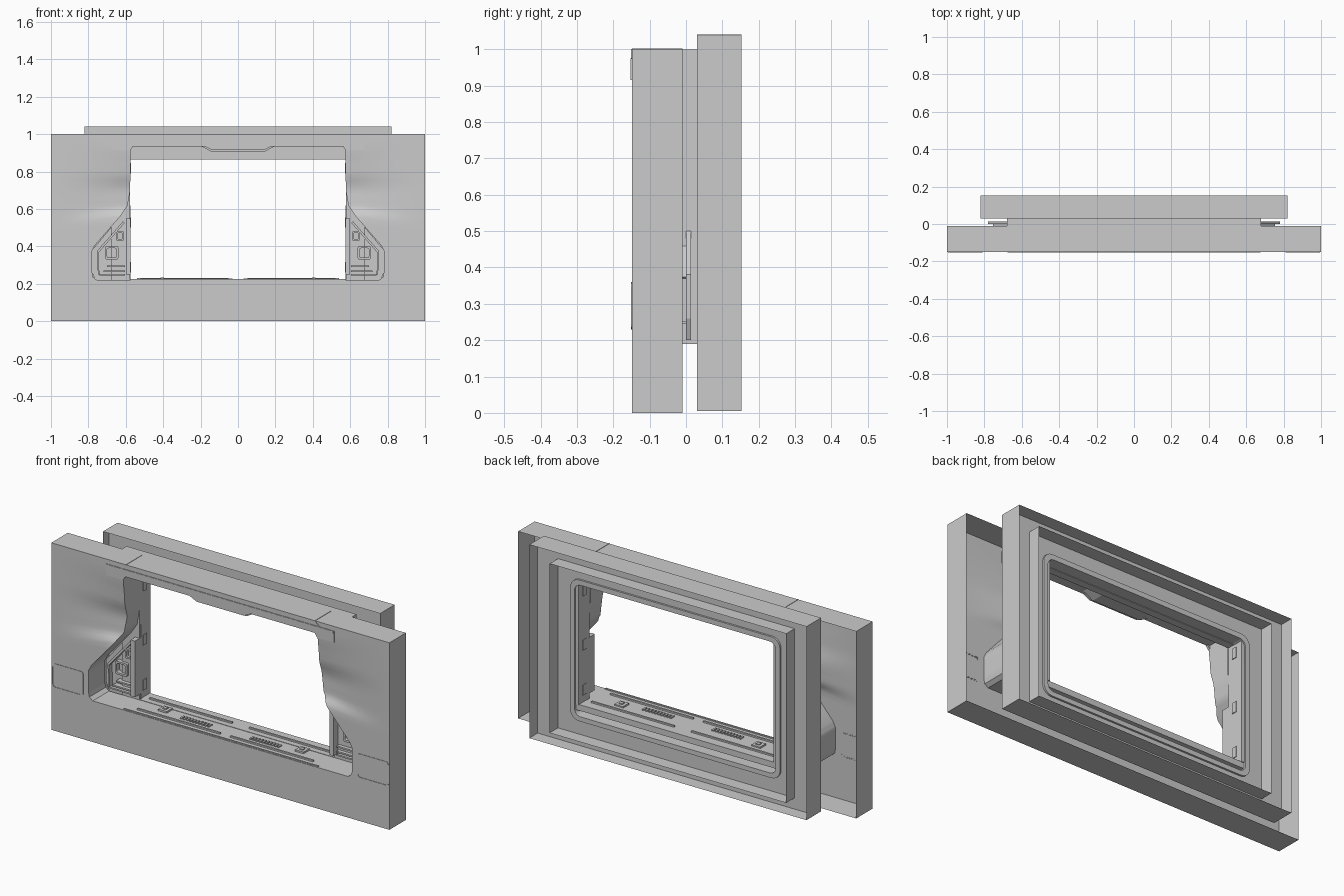
import bpy, bmesh, math

if "Cube" in bpy.data.objects:
    bpy.data.objects.remove(bpy.data.objects["Cube"])


def finish(name, bm, smooth=False):
    bmesh.ops.recalc_face_normals(bm, faces=bm.faces)
    me = bpy.data.meshes.new(name)
    bm.to_mesh(me)
    bm.free()
    ob = bpy.data.objects.new(name, me)
    bpy.context.collection.objects.link(ob)
    if smooth:
        bpy.ops.object.select_all(action='DESELECT')
        ob.select_set(True)
        bpy.context.view_layer.objects.active = ob
        bpy.ops.object.shade_smooth_by_angle(angle=math.radians(30))
    return ob


def loft(name, loops, smooth=False):
    """Bridge closed loops of equal length."""
    bm = bmesh.new()
    rows = [[bm.verts.new(p) for p in lp] for lp in loops]
    n = len(rows[0])
    for a, b in zip(rows, rows[1:]):
        for i in range(n):
            j = (i + 1) % n
            bm.faces.new((a[i], a[j], b[j], b[i]))
    return finish(name, bm, smooth)


def rrect(x0, x1, z0, z1, y, r=0.0005, n=5):
    pts = []
    for k, (cx, cz) in enumerate([(x1 - r, z1 - r), (x0 + r, z1 - r), (x0 + r, z0 + r), (x1 - r, z0 + r)]):
        for i in range(n + 1):
            a = math.pi / 2 * (k + i / n)
            pts.append((cx + r * math.cos(a), y, cz + r * math.sin(a)))
    return pts


def prism(name, pts, y0, y1):
    bm = bmesh.new()
    f = bm.faces.new([bm.verts.new((x, y0, z)) for x, z in pts])
    ext = bmesh.ops.extrude_face_region(bm, geom=[f], use_keep_orig=True)
    for v in ext['geom']:
        if isinstance(v, bmesh.types.BMVert):
            v.co.y = y1
    return finish(name, bm)


def box(name, x0, x1, y0, y1, z0, z1):
    return prism(name, [(x0, z0), (x1, z0), (x1, z1), (x0, z1)], y0, y1)


def frame(name, x0, x1, z0, z1, y0, y1, w, r):
    """Thin raised rectangular outline."""
    a = (x0, x1, z0, z1)
    b = (x0 + w, x1 - w, z0 + w, z1 - w)
    loft(name, [rrect(*a, y1, r), rrect(*a, y0, r), rrect(*b, y0, r), rrect(*b, y1, r)])


def bar(name, p, q, w, y0, y1):
    """Straight rib between two x, z points."""
    dx, dz = q[0] - p[0], q[1] - p[1]
    l = math.hypot(dx, dz)
    ox, oz = -dz / l * w / 2, dx / l * w / 2
    prism(name, [(p[0] + ox, p[1] + oz), (q[0] + ox, q[1] + oz), (q[0] - ox, q[1] - oz), (p[0] - ox, p[1] - oz)], y0, y1)


def mirror(pts, s):
    return [(s * x, z) for x, z in pts]


# Front skin: opening point, outer edge point, recess depth
keys = [((0, .22), (0, 0), 0), ((.55, .22), (.6, 0), 0), ((.755, .22), (1, 0), 0),
        ((.775, .235), (1, .1), 0), ((.78, .26), (1, .2), 0), ((.78, .375), (1, .36), 0),
        ((.765, .405), (1, .42), 0), ((.63, .56), (1, .5), 0), ((.59, .62), (1, .6), .03),
        ((.577, .7), (1, .7), .035), ((.575, .8), (1, .82), .012), ((.575, .935), (1, 1), 0),
        ((.5, .935), (.5, 1), 0), ((.18, .935), (.18, 1), 0), ((.14, .915), (.14, 1), 0),
        ((0, .915), (0, 1), 0)]
half = []
for (a, b, d), (a2, b2, d2) in zip(keys, keys[1:]):
    for i in range(4):
        t = i / 4
        s = t * t * (3 - 2 * t)
        mix = lambda p, q: (p[0] + (q[0] - p[0]) * t, p[1] + (q[1] - p[1]) * t)
        half.append((mix(a, a2), mix(b, b2), d + (d2 - d) * s))
half.append(keys[-1])
ring = half + [((-a[0], a[1]), (-b[0], b[1]), d) for a, b, d in half[-2:0:-1]]
FY, WB = -.149, -.01
loops = [[(a[0], WB, a[1]) for a, b, d in ring]]
for k in range(9):
    t = k / 8
    loops.append([(a[0] + (b[0] - a[0]) * t, FY + d * (1 - t) ** 1.5, a[1] + (b[1] - a[1]) * t) for a, b, d in ring])
loops.append([(b[0], WB, b[1]) for a, b, d in ring])
loft("front_panel", loops, True)

# Header flap across the top of the opening
edge = [(.675, .975), (.675, .915), (.575, .915), (.56, .937), (.18, .937), (.14, .917)]
prism("header_flap", edge + mirror(edge[::-1], -1), -.152, -.14)
box("header_flap_lip", -.67, .67, -.153, -.151, .962, .974)
tab = [(.2, .937), (.14, .905)]
prism("header_pull_tab", tab + mirror(tab[::-1], -1), -.13, -.05)

# Rear shell: open sleeve, mounting plate with rounded lip, inner rim
O = (-.82, .82, .005, 1.04)
L = (-.62, .62, .14, .895)
M = (-.595, .595, .165, .868)
loft("rear_sleeve", [rrect(*O, .03), rrect(*O, .153)])
loft("rear_plate", [rrect(*O, .082), rrect(*L, .082, .05), rrect(*L, .092, .05),
                    rrect(*M, .092, .035), rrect(*M, .03, .035)], True)
R = (-.70, .70, .065, .97)
loft("rear_rim", [rrect(*R, .082), rrect(*R, .153)])

# Liner behind the opening: header, sill
box("liner_header", -.68, .68, -.01, .03, .865, .999)
box("liner_sill", -.68, .68, -.01, .08, .19, .222)
frame("header_latch", -.13, .13, .875, .9, -.016, -.01, .005, .004)

for s, side in ((-1, "left"), (1, "right")):
    def sb(name, x0, x1, *r):
        box(f"{name}_{side}", *sorted((s * x0, s * x1)), *r)

    def sf(name, x0, x1, *r):
        frame(f"{name}_{side}", *sorted((s * x0, s * x1)), *r)

    def sr(name, p, q, *r):
        bar(f"{name}_{side}", (s * p[0], p[1]), (s * q[0], q[1]), *r)

    # Jamb with latch slots
    sb("liner_jamb", .577, .68, -.01, .03, .22, .87)
    sb("jamb_return", .577, .595, .03, .085, .22, .868)
    for i, z in enumerate((.26, .5, .79)):
        sb(f"jamb_slot_{i}", .573, .58, .02, .05, z, z + .055)
    # Flared pocket plate with ribs and clips
    prism(f"pocket_plate_{side}", mirror([(.575, .2), (.755, .2), (.78, .26), (.78, .38), (.63, .56), (.575, .62)], s), .0, .014)
    sb("pocket_post", .575, .6, -.05, .0, .25, .55)
    sr("pocket_brace", (.61, .53), (.75, .37), .012, -.03, 0)
    sr("pocket_rib_outer", (.75, .37), (.745, .25), .008, -.025, 0)
    sf("pocket_clip", .64, .71, .33, .4, -.025, 0, .01, .008)
    sf("pocket_clip_upper", .61, .65, .43, .48, -.025, 0, .008, .006)
    for i, z in enumerate((.245, .262, .29)):
        sb(f"pocket_slat_{i}", .605, .74 - i * .02, -.03, 0, z, z + .008)
    # Header clips
    sf("header_clip", .24, .38, .895, .925, -.018, -.01, .005, .004)
    sb("header_rail", .42, .55, -.016, -.01, .88, .886)
    # Access cover outline and header seams
    sf("access_cover", .81, .995, .23, .36, -.1515, -.148, .005, .015)
    sb("header_seam", .557, .561, -.149, -.01, .998, 1.002)
    sr("header_seam_front", (.559, 1.0), (.585, .975), .004, -.151, -.148)
    # Sill ribs and clips
    sb("sill_rail", .03, .52, -.11, -.10, .22, .228)
    sb("sill_rail_rear", .05, .54, .02, .03, .22, .23)
    for i in range(10):
        sb(f"sill_grip_{i}", .12 + i * .018, .13 + i * .018, -.075, -.045, .22, .226)
    sb("sill_clip", .38, .43, -.06, -.01, .22, .229)
    sb("sill_clip_catch", .395, .415, -.045, -.025, .229, .234)

# Front edge strip of the sill
box("sill_edge", -.575, .575, -.146, -.138, .218, .226)
